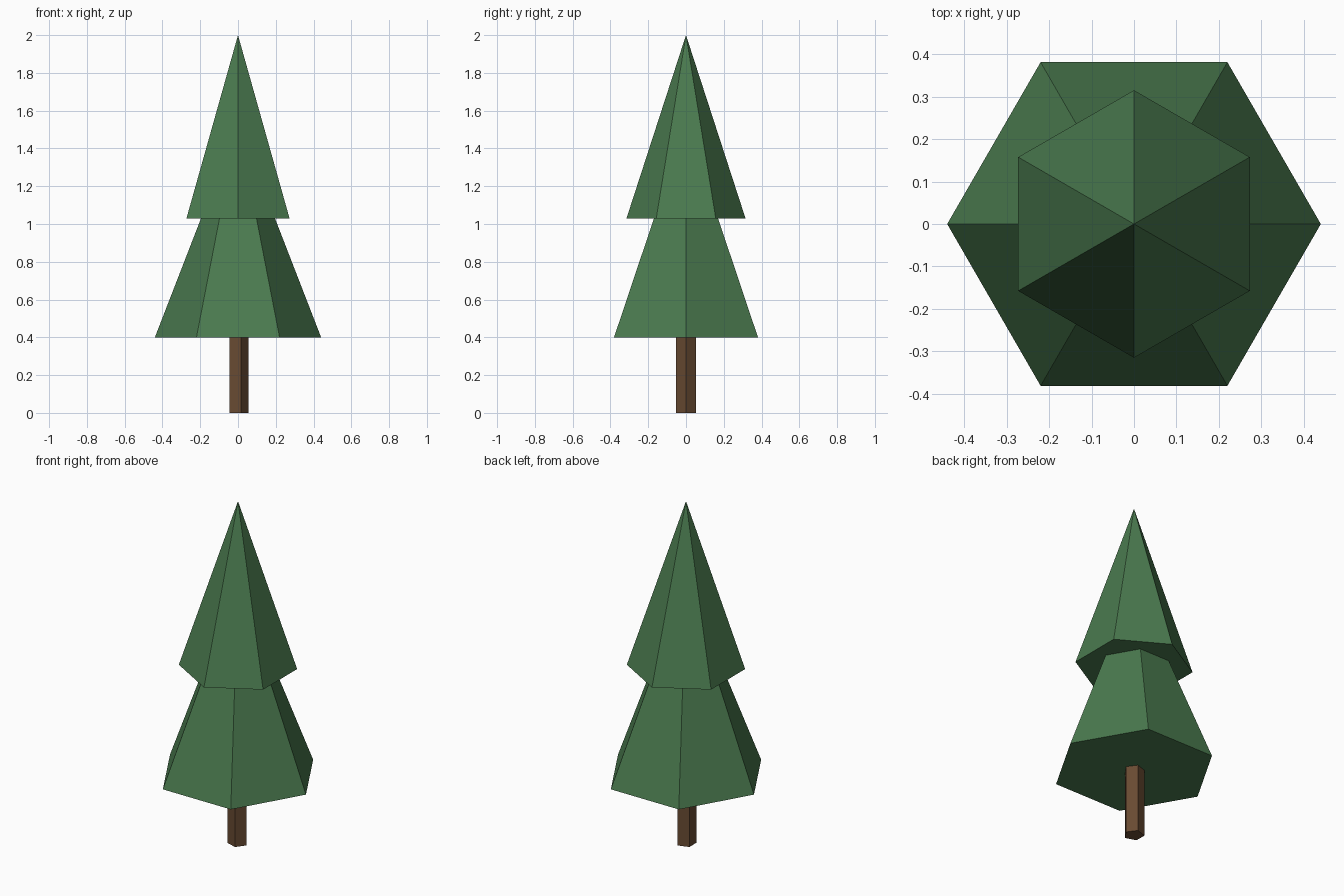
import bpy, math

if "Cube" in bpy.data.objects:
    bpy.data.objects.remove(bpy.data.objects["Cube"])


def material(name, rgb):
    m = bpy.data.materials.new(name)
    m.diffuse_color = (*rgb, 1.0)
    m.use_nodes = True
    m.node_tree.nodes["Principled BSDF"].inputs["Base Color"].default_value = m.diffuse_color
    return m


green = material("pine green", (0.069, 0.195, 0.078))
brown = material("bark brown", (0.138, 0.069, 0.032))


def cone(name, sides, r_bottom, r_top, z0, z1, first_angle, mat):
    """Flat-sided cone or prism with its first corner at first_angle from +x."""
    bpy.ops.mesh.primitive_cone_add(
        vertices=sides, radius1=r_bottom, radius2=r_top, depth=z1 - z0,
        location=(0, 0, (z0 + z1) / 2))
    ob = bpy.context.object
    # primitive's first corner points along +y
    ob.rotation_euler.z = math.radians(first_angle - 90)
    bpy.ops.object.transform_apply(location=True, rotation=True, scale=True)
    ob.name = name
    ob.data.materials.append(mat)
    return ob


# five-sided trunk
cone("trunk", 5, 0.055, 0.055, 0.0, 0.42, 0, brown)
# two six-sided foliage tiers, turned 30 degrees to each other
cone("lower_foliage", 6, 0.44, 0.0, 0.40, 1.535, 0, green)
cone("upper_foliage", 6, 0.315, 0.0, 1.03, 2.0, 90, green)
